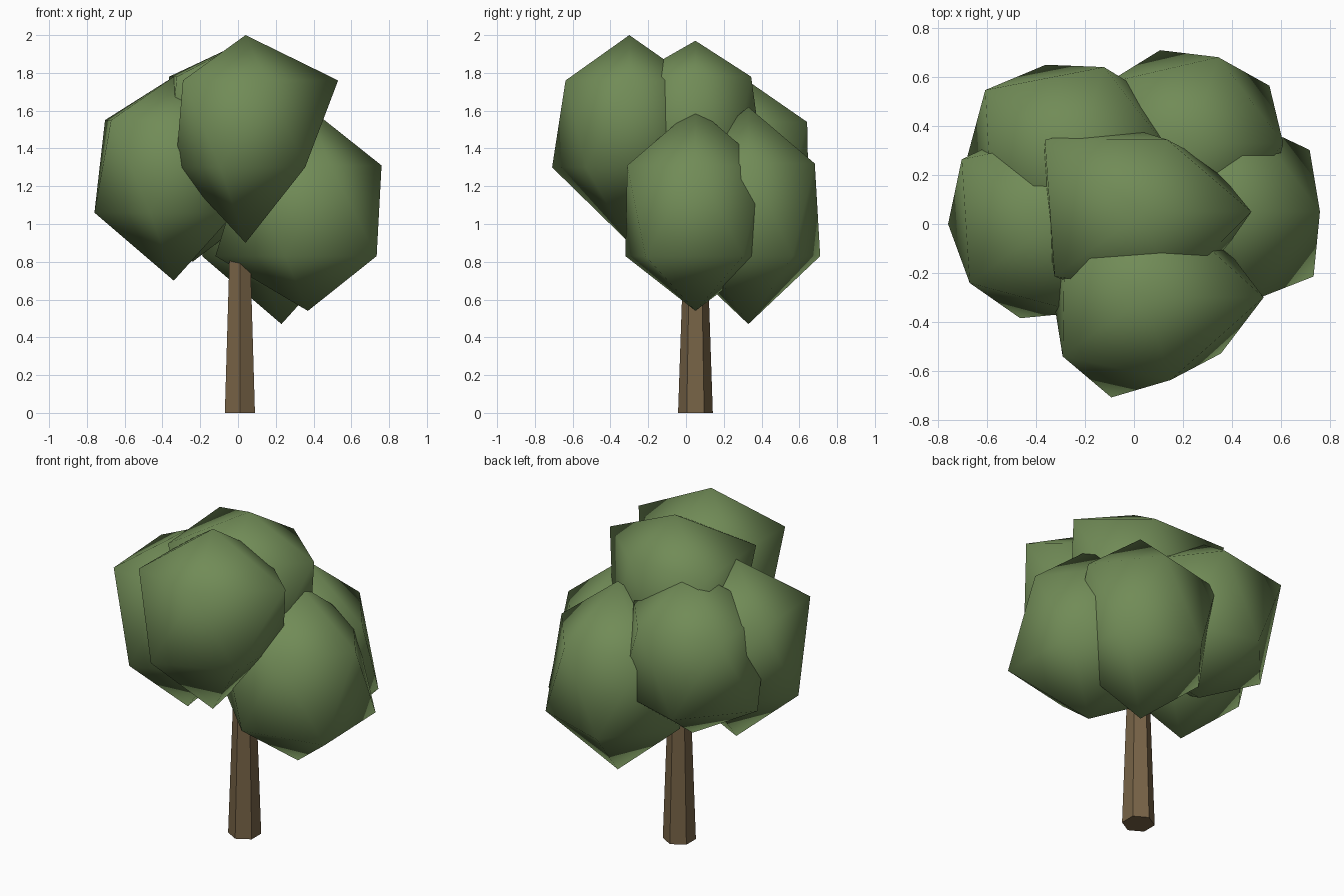
import bpy
import bmesh
from math import cos, sin, radians

default = bpy.data.objects.get("Cube")
if default:
    bpy.data.objects.remove(default, do_unlink=True)


def material(name, rgb):
    mat = bpy.data.materials.new(name)
    mat.use_nodes = True
    colour = (*rgb, 1)
    mat.diffuse_color = colour
    bsdf = mat.node_tree.nodes["Principled BSDF"]
    bsdf.inputs["Base Color"].default_value = colour
    bsdf.inputs["Roughness"].default_value = 1
    return mat


def finish(bm, name, mat, smooth):
    bmesh.ops.recalc_face_normals(bm, faces=bm.faces[:])
    for face in bm.faces:
        face.smooth = smooth
    mesh = bpy.data.meshes.new(name)
    bm.to_mesh(mesh)
    bm.free()
    mesh.materials.append(mat)
    obj = bpy.data.objects.new(name, mesh)
    bpy.context.collection.objects.link(obj)
    return obj


def ring(bm, centre, radii, z, start):
    """Evenly turned points around a vertical axis, each with its own radius."""
    step = 360 / len(radii)
    points = []
    for i, r in enumerate(radii):
        a = radians(start + i * step)
        points.append(bm.verts.new((centre[0] + r * cos(a), centre[1] + r * sin(a), z)))
    return points


def leaf_clump(name, centre, heights, upper_radii, lower_radii):
    """Uneven twenty-sided ball: bottom tip, two staggered rings, top tip."""
    bottom_z, lower_z, upper_z, top_z = heights
    bm = bmesh.new()
    bottom = bm.verts.new((*centre, bottom_z))
    top = bm.verts.new((*centre, top_z))
    upper = ring(bm, centre, upper_radii, upper_z, 0)
    lower = ring(bm, centre, lower_radii, lower_z, 36)
    for i in range(5):
        j = (i + 1) % 5
        bm.faces.new((top, upper[i], upper[j]))
        bm.faces.new((upper[j], upper[i], lower[i]))
        bm.faces.new((lower[i], lower[j], upper[j]))
        bm.faces.new((bottom, lower[j], lower[i]))
    return finish(bm, name, leaf_green, True)


leaf_green = material("leaf green", (0.165, 0.26, 0.095))
bark_brown = material("bark brown", (0.185, 0.125, 0.062))

# Tapered six-sided trunk, running up into the crown
bm = bmesh.new()
axis = (0.01, 0.05)
base = ring(bm, axis, [0.092] * 6, 0, 30)
tip = ring(bm, axis, [0.058] * 6, 1.0, 30)
bm.faces.new(base)
bm.faces.new(tip)
for i in range(6):
    j = (i + 1) % 6
    bm.faces.new((base[i], base[j], tip[j], tip[i]))
finish(bm, "trunk", bark_brown, False)

# Crown of six overlapping leaf clumps
leaf_clump("front_leaves", (0.04, -0.3), (0.9, 1.3, 1.76, 2.0),
           (0.49, 0.36, 0.4, 0.41, 0.355), (0.39, 0.43, 0.37, 0.43, 0.39))
leaf_clump("middle_leaves", (0.04, 0.05), (0.95, 1.3, 1.78, 1.97),
           (0.44, 0.31, 0.5, 0.45, 0.35), (0.34, 0.38, 0.41, 0.38, 0.36))
leaf_clump("left_leaves", (0.37, 0.05), (0.54, 0.83, 1.31, 1.62),
           (0.39, 0.38, 0.42, 0.42, 0.38), (0.43, 0.4, 0.49, 0.39, 0.45))
leaf_clump("right_leaves", (-0.34, 0.0), (0.7, 1.06, 1.55, 1.78),
           (0.4, 0.38, 0.45, 0.41, 0.38), (0.4, 0.4, 0.42, 0.405, 0.4))
leaf_clump("back_left_leaves", (0.23, 0.33), (0.47, 0.83, 1.32, 1.62),
           (0.38, 0.37, 0.42, 0.42, 0.38), (0.4, 0.4, 0.42, 0.4, 0.4))
leaf_clump("back_right_leaves", (-0.24, 0.28), (0.8, 1.05, 1.54, 1.79),
           (0.4, 0.38, 0.455, 0.42, 0.38), (0.4, 0.39, 0.44, 0.4, 0.4))
